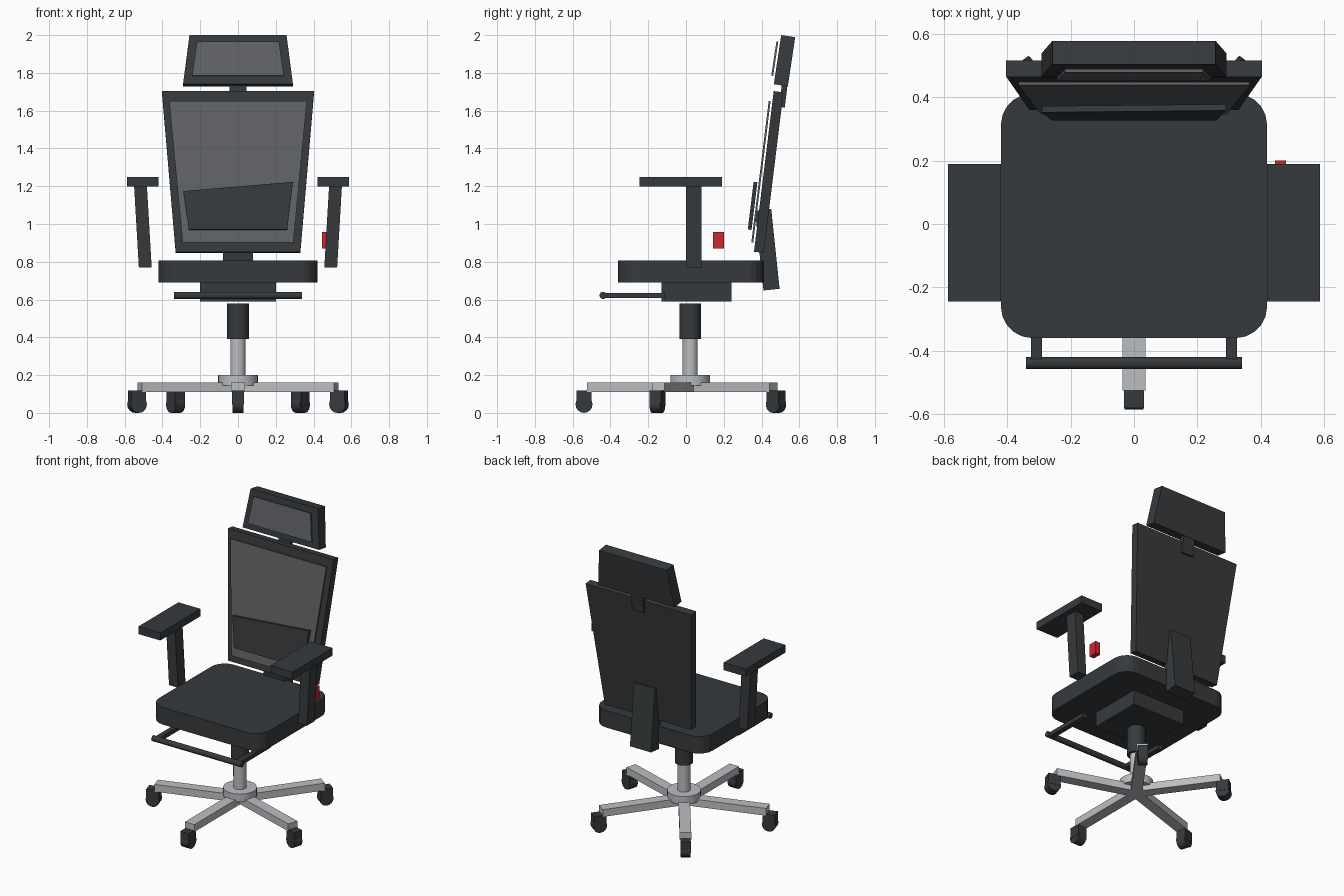
import bpy, bmesh
from math import radians, pi
from mathutils import Matrix

if "Cube" in bpy.data.objects:
    bpy.data.objects.remove(bpy.data.objects["Cube"])


def material(name, rgb):
    m = bpy.data.materials.new(name)
    m.diffuse_color = (*rgb, 1)
    m.use_nodes = True
    m.node_tree.nodes["Principled BSDF"].inputs["Base Color"].default_value = m.diffuse_color
    return m


DARK = material("dark_plastic", (0.037, 0.042, 0.046))
MESH = material("grey_mesh", (0.115, 0.122, 0.132))
METAL = material("light_metal", (0.5, 0.52, 0.54))
RED = material("red_plastic", (0.6, 0.02, 0.03))


def make(name, bm, mat, matrix=None):
    if matrix is not None:
        bm.transform(matrix)
    bmesh.ops.recalc_face_normals(bm, faces=bm.faces)
    me = bpy.data.meshes.new(name)
    bm.to_mesh(me)
    bm.free()
    me.materials.append(mat)
    ob = bpy.data.objects.new(name, me)
    bpy.context.collection.objects.link(ob)
    return ob


def slab(name, outline, y0, y1, mat, matrix=None):
    """Outline in x, z extruded from y0 to y1."""
    bm = bmesh.new()
    front = bm.faces.new([bm.verts.new((x, y0, z)) for x, z in outline])
    ext = bmesh.ops.extrude_face_region(bm, geom=[front])
    for v in ext["geom"]:
        if isinstance(v, bmesh.types.BMVert):
            v.co.y = y1
    return make(name, bm, mat, matrix)


def box(name, x, y, z, mat, matrix=None):
    return slab(name, [(x[0], z[0]), (x[1], z[0]), (x[1], z[1]), (x[0], z[1])],
                *y, mat, matrix)


def trapezoid(w0, w1, z0, z1):
    return [(-w0, z0), (w0, z0), (w1, z1), (-w1, z1)]


def cylinder(name, r, length, loc, mat, axis="Z", matrix=None, segments=32):
    bm = bmesh.new()
    bmesh.ops.create_cone(bm, cap_ends=True, segments=segments,
                          radius1=r, radius2=r, depth=length)
    rot = Matrix.Rotation(pi / 2, 4, "Y") if axis == "X" else Matrix()
    m = Matrix.Translation(loc) @ rot
    ob = make(name, bm, mat, matrix @ m if matrix is not None else m)
    bpy.context.view_layer.objects.active = ob
    ob.select_set(True)
    bpy.ops.object.shade_smooth_by_angle(angle=radians(35))
    ob.select_set(False)
    return ob


def tilted(y, z, degrees):
    """Frame leaning backwards by the given angle."""
    return Matrix.Translation((0, y, z)) @ Matrix.Rotation(radians(-degrees), 4, "X")


# Five-star base with casters; local -y points outwards
CY = 0.022
for i in range(5):
    m = Matrix.Translation((0, CY, 0)) @ Matrix.Rotation(radians(72 * i), 4, "Z")
    box(f"base_leg_{i + 1}", (-0.036, 0.036), (-0.547, 0), (0.11, 0.16), METAL, m)
    box(f"caster_housing_{i + 1}", (-0.032, 0.032), (-0.602, -0.522), (0.045, 0.118), DARK, m)
    cylinder(f"caster_wheel_{i + 1}", 0.045, 0.06, (0, -0.562, 0.045), DARK, "X", m, 16)

# Hub and gas lift
cylinder("base_hub", 0.105, 0.055, (0, CY, 0.1725), METAL)
cylinder("lift_piston", 0.04, 0.27, (0, CY, 0.265), METAL)
cylinder("lift_sleeve", 0.057, 0.19, (0, CY, 0.485), DARK)

# Mechanism and seat with rounded corners
box("seat_mechanism", (-0.2, 0.2), (-0.13, 0.24), (0.59, 0.69), DARK)
seat = box("seat", (-0.42, 0.42), (-0.36, 0.412), (0.69, 0.807), DARK)
bm = bmesh.new()
bm.from_mesh(seat.data)
uprights = [e for e in bm.edges if abs(e.verts[0].co.z - e.verts[1].co.z) > 0.05]
bmesh.ops.bevel(bm, geom=uprights, offset=0.1, segments=5, profile=0.5, affect="EDGES")
bm.to_mesh(seat.data)
bm.free()

# Footrest frame under the seat
cylinder("footrest_bar", 0.019, 0.68, (0, -0.439, 0.622), DARK, "X", segments=16)

# Armrests and footrest rods on both sides
for side, s in (("left", -1), ("right", 1)):
    box(f"footrest_rod_{side}", (s * 0.29, s * 0.325), (-0.44, -0.11), (0.608, 0.636), DARK)
    slab(f"armrest_post_{side}",
         [(s * 0.457, 0.77), (s * 0.525, 0.77), (s * 0.55, 1.2), (s * 0.482, 1.2)],
         0.0, 0.082, DARK)
    box(f"armrest_pad_{side}", (s * 0.42, s * 0.587), (-0.245, 0.19), (1.198, 1.25), DARK)

# Red adjustment tab
box("adjustment_tab", (0.445, 0.48), (0.142, 0.2), (0.87, 0.957), RED)

# Backrest: frame, mesh panel, lumbar pad
back = tilted(0.36, 0.853, 7)
slab("backrest_frame", trapezoid(0.33, 0.403, 0, 0.857), 0, 0.052, DARK, back)
slab("backrest_mesh", trapezoid(0.293, 0.365, 0.047, 0.803), -0.02, -0.01, MESH, back)
slab("lumbar_pad", [(-0.26, 0.113), (0.26, 0.113), (0.29, 0.367), (-0.29, 0.318)],
     -0.047, -0.027, DARK, back)
box("back_support", (-0.08, 0.08), (0, 0.086), (0, 0.425), DARK, tilted(0.41, 0.648, -6))

# Headrest: neck, pad, mesh panel
box("headrest_neck", (-0.044, 0.044), (0, 0.03), (0, 0.13), DARK, tilted(0.493, 1.62, 7))
head = tilted(0.465, 1.74, 8.5)
slab("headrest", trapezoid(0.291, 0.257, 0, 0.263), 0, 0.075, DARK, head)
slab("headrest_mesh", trapezoid(0.243, 0.217, 0.043, 0.226), -0.02, -0.01, MESH, head)
